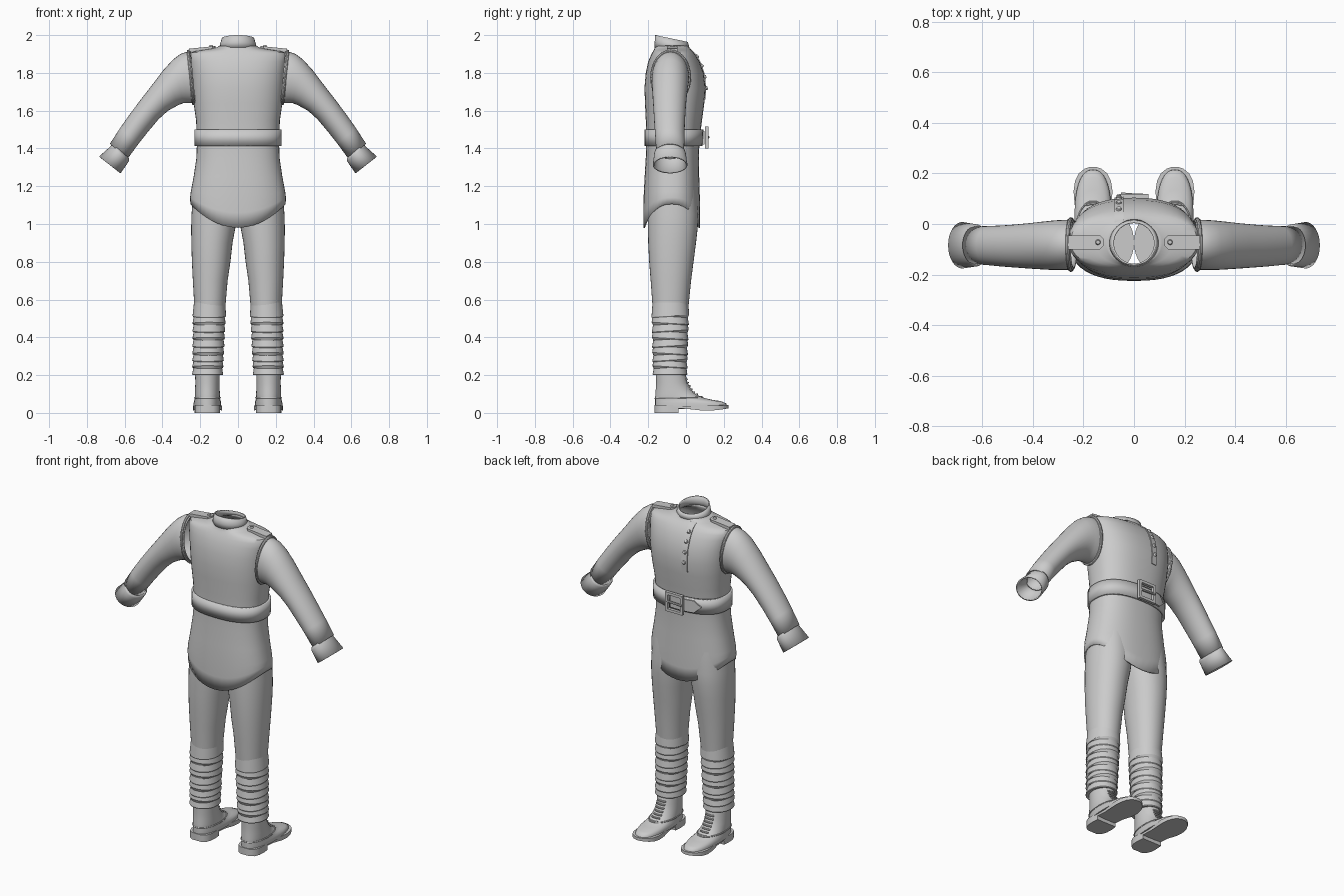
import bpy, bmesh, math
from mathutils import Vector

cloth = bpy.data.materials.new("plain grey")
cloth.diffuse_color = (0.6, 0.6, 0.6, 1)


def finish(name, bm, mirror=False, shell=0.0, angle=40):
    bmesh.ops.recalc_face_normals(bm, faces=bm.faces)
    me = bpy.data.meshes.new(name)
    bm.to_mesh(me)
    bm.free()
    me.materials.append(cloth)
    ob = bpy.data.objects.new(name, me)
    bpy.context.collection.objects.link(ob)
    bpy.ops.object.select_all(action='DESELECT')
    ob.select_set(True)
    bpy.context.view_layer.objects.active = ob
    bpy.ops.object.shade_smooth_by_angle(angle=math.radians(angle))
    if shell:
        m = ob.modifiers.new("shell", 'SOLIDIFY')
        m.thickness, m.offset = shell, -1
    if mirror:
        ob.modifiers.new("mirror", 'MIRROR').use_mirror_merge = False
    return ob


def loft(bm, rings, caps=(False, False), closed=False):
    vs = [[bm.verts.new(p) for p in r] for r in rings]
    n = len(vs[0])
    pairs = list(zip(vs, vs[1:])) + ([(vs[-1], vs[0])] if closed else [])
    for a, b in pairs:
        for i in range(n):
            j = (i + 1) % n
            bm.faces.new((a[i], a[j], b[j], b[i]))
    for cap, r in zip(caps, (vs[0], vs[-1])):
        if cap:
            bm.faces.new(r)
    return bm


def spow(v, p):
    return math.copysign(abs(v) ** p, v)


def ring(z, hw, yb, yf, n=2.0, side=0.0, tilt=0.0, cx=0.0, seg=48):
    """Level superellipse; side lifts the flanks, tilt lifts the +y edge."""
    out = []
    for i in range(seg):
        t = 2 * math.pi * i / seg
        c, s = spow(math.cos(t), 2 / n), spow(math.sin(t), 2 / n)
        out.append((cx + hw * c, (yb + yf) / 2 + (yf - yb) / 2 * s,
                    z + side * c * c + tilt * s))
    return out


def box(bm, x, y, z, sx, sy, sz):
    vs = bmesh.ops.create_cube(bm, size=1)["verts"]
    for v in vs:
        v.co = Vector((x + v.co.x * sx, y + v.co.y * sy, z + v.co.z * sz))


def disc(bm, pos, normal, r, h):
    rot = Vector(normal).to_track_quat('Z', 'Y').to_matrix().to_4x4()
    rot.translation = pos
    bmesh.ops.create_cone(bm, cap_ends=True, segments=16, radius1=r, radius2=r * 0.7,
                          depth=h, matrix=rot)


def tube(bm, pts, r, closed=False, seg=8):
    """Round rod along a list of points."""
    pts = [Vector(p) for p in pts]
    n, rings = len(pts), []
    for i, p in enumerate(pts):
        a = pts[(i - 1) % n] if closed or i else p
        b = pts[(i + 1) % n] if closed or i < n - 1 else p
        q = (b - a).to_track_quat('Z', 'Y')
        rings.append([p + q @ Vector((r * math.cos(2 * math.pi * k / seg),
                                      r * math.sin(2 * math.pi * k / seg), 0))
                      for k in range(seg)])
    loft(bm, rings, (not closed, not closed), closed)


# Tunic body with scalloped hem: z, half width, back, front, exponent, side lift
TUNIC = [
    (0.98, 0.252, -0.225, 0.075, 2.4, 0.125), (1.06, 0.254, -0.225, 0.075, 2.4, 0.08),
    (1.15, 0.25, -0.224, 0.073, 2.4, 0.02), (1.25, 0.235, -0.219, 0.07, 2.4, 0),
    (1.35, 0.22, -0.213, 0.068, 2.4, 0), (1.45, 0.217, -0.21, 0.072, 2.4, 0),
    (1.55, 0.222, -0.213, 0.085, 2.4, 0), (1.64, 0.235, -0.217, 0.097, 2.4, 0),
    (1.72, 0.242, -0.22, 0.104, 2.4, 0), (1.80, 0.25, -0.213, 0.094, 2.4, 0),
    (1.86, 0.257, -0.2, 0.072, 2.4, 0), (1.89, 0.26, -0.187, 0.054, 2.4, 0),
    (1.908, 0.25, -0.178, 0.04, 2.4, 0), (1.918, 0.21, -0.172, 0.03, 2.3, 0),
    (1.927, 0.15, -0.168, 0.022, 2.2, 0), (1.935, 0.112, -0.166, 0.017, 2, 0),
    (1.945, 0.096, -0.165, 0.014, 2, 0)]
finish("tunic", loft(bmesh.new(), [ring(*r) for r in TUNIC]), shell=0.008)


def front_y(x, z):
    for a, b in zip(TUNIC, TUNIC[1:]):
        if a[0] <= z <= b[0]:
            f = (z - a[0]) / (b[0] - a[0])
            hw, yb, yf, n = [a[k] + f * (b[k] - a[k]) for k in (1, 2, 3, 4)]
            return (yb + yf) / 2 + (yf - yb) / 2 * (1 - min(1, abs(x) / hw) ** n) ** (1 / n)


# Standing collar, lower at the throat
finish("collar", loft(bmesh.new(), [ring(1.935, 0.1, -0.168, 0.018),
                                    ring(1.955, 0.094, -0.166, 0.014, tilt=-0.006),
                                    ring(1.982, 0.086, -0.163, 0.01, tilt=-0.018)]), shell=0.007)

# Button placket on the chest
bm = bmesh.new()
zs = [1.66 + 0.27 * i / 14 for i in range(15)]
strip = []
for z in zs:
    x0, x1 = -0.078, -0.042
    strip.append([(x0, front_y(x0, z) - 0.004, z), (x0, front_y(x0, z) + 0.005, z),
                  (x1, front_y(x1, z) + 0.005, z), (x1, front_y(x1, z) - 0.004, z)])
finish("placket", loft(bm, strip, (True, True)))
bm = bmesh.new()
for z in (1.72, 1.78, 1.84, 1.89):
    disc(bm, (-0.06, front_y(-0.06, z) + 0.008, z), (0, 1, 0.3 if z < 1.83 else 0.9), 0.012, 0.01)
finish("chest_buttons", bm)

# Shoulder straps with buttons
bm = bmesh.new()
out = [(0.26, -0.1), (0.26, -0.045), (0.135, -0.045), (0.122, -0.056), (0.118, -0.072),
       (0.122, -0.088), (0.135, -0.1)]
loft(bm, [[(x, y, z0 - 0.1 * (x - 0.12)) for x, y in out] for z0 in (1.925, 1.942)], (True, True))
disc(bm, (0.142, -0.072, 1.943), (0, 0, 1), 0.011, 0.008)
finish("shoulder_strap", bm, mirror=True)

# Sleeves: top x, top z, bottom x, bottom z, back y, front y
SLEEVE = [(0.25, 1.912, 0.225, 1.64, -0.178, 0.016), (0.275, 1.91, 0.245, 1.64, -0.181, 0.017),
          (0.305, 1.9, 0.27, 1.64, -0.182, 0.016), (0.345, 1.87, 0.288, 1.64, -0.182, 0.014),
          (0.395, 1.815, 0.315, 1.63, -0.18, 0.01), (0.464, 1.724, 0.37, 1.6, -0.176, 0.003),
          (0.52, 1.652, 0.42, 1.555, -0.172, -0.002), (0.575, 1.578, 0.475, 1.49, -0.168, -0.006),
          (0.625, 1.507, 0.525, 1.427, -0.163, -0.008), (0.678, 1.425, 0.585, 1.345, -0.158, -0.01)]
CUFF = [(0.667, 1.427, 0.576, 1.348, -0.163, -0.006), (0.673, 1.413, 0.577, 1.333, -0.168, -0.001),
        (0.735, 1.358, 0.622, 1.268, -0.176, 0.008)]


def section(s, grow=1.0, seg=32):
    tx, tz, bx, bz, yb, yf = s
    c = Vector(((tx + bx) / 2, (yb + yf) / 2, (tz + bz) / 2))
    u = Vector(((tx - bx) / 2, 0, (tz - bz) / 2)) * grow
    v = Vector((0, (yf - yb) / 2 * grow, 0))
    return [c + u * math.cos(2 * math.pi * i / seg) + v * math.sin(2 * math.pi * i / seg)
            for i in range(seg)]


finish("sleeve", loft(bmesh.new(), [section(s) for s in SLEEVE]), mirror=True, shell=0.006)
finish("cuff", loft(bmesh.new(), [section(s) for s in CUFF]), mirror=True, shell=0.008)
bm = bmesh.new()
tube(bm, section((0.263, 1.915, 0.236, 1.637, -0.182, 0.019)), 0.008, True)
finish("armhole_piping", bm, mirror=True)

# Belt, strap end and buckle
belt = [ring(z, 0.231, -0.219, yf, 2.4) for z, yf in ((1.412, 0.088), (1.5, 0.092))]
finish("belt", loft(bmesh.new(), belt), shell=0.014)


def belt_y(x):
    return -0.065 + 0.155 * (1 - (abs(x) / 0.231) ** 2.4) ** (1 / 2.4)


bm = bmesh.new()
rings = []
for i in range(11):
    x = 0.04 - 0.019 * i
    h = 0.036 if i < 9 else 0.036 * (10.15 - i) / 2.2
    y = belt_y(x)
    rings.append([(x, y - 0.004, 1.456 - h), (x, y + 0.008, 1.456 - h),
                  (x, y + 0.008, 1.456 + h), (x, y - 0.004, 1.456 + h)])
finish("belt_end", loft(bm, rings, (True, True)))
bm = bmesh.new()
for z in (1.409, 1.509):
    box(bm, 0, 0.109, z, 0.115, 0.018, 0.016)
for x in (-0.05, 0.05):
    box(bm, x, 0.109, 1.459, 0.016, 0.018, 0.1)
tube(bm, [(0.05, 0.112, 1.459), (0, 0.114, 1.459), (-0.052, 0.118, 1.459)], 0.007)
finish("buckle", bm)

# Trouser legs: z, centre x, half width, back, front
LEG = [(1.18, 0.118, 0.118, -0.2, 0.055), (1.05, 0.125, 0.121, -0.203, 0.065),
       (0.98, 0.131, 0.117, -0.202, 0.062), (0.9, 0.138, 0.109, -0.2, 0.053),
       (0.8, 0.142, 0.102, -0.195, 0.04), (0.7, 0.147, 0.092, -0.187, 0.027),
       (0.56, 0.149, 0.082, -0.177, 0.013)]
finish("trouser_leg", loft(bmesh.new(), [ring(z, w, b, f, 2.1, cx=c, seg=36)
                                         for z, c, w, b, f in LEG], (True, False)), mirror=True)

# Leg wraps: overlapping bands, slightly slanted
bm = bmesh.new()
edges = [0.585, 0.51, 0.47, 0.43, 0.39, 0.35, 0.31, 0.275, 0.24, 0.2]
rings = []
for k, (top, low) in enumerate(zip(edges, edges[1:])):
    for z, g in ((top, 0.0), (low + 0.004, 0.007), (low, 0.005)):
        f = (0.585 - z) / 0.385
        tilt = 0.006 * (-1) ** k if 0.21 < z < 0.56 else 0
        rings.append(ring(z, 0.083 - 0.008 * f + g, -0.177 + 0.007 * f - g, 0.012 - 0.012 * f + g,
                          2.1, tilt=tilt, cx=0.15 + 0.011 * f, seg=36))
rings.append(ring(0.2, 0.06, -0.155, -0.015, cx=0.161, seg=36))
finish("leg_wrap", loft(bm, rings), mirror=True, angle=30)

# Boots: z, half width, back, front, exponent
BOOT = [(0.035, 0.073, -0.163, 0.216, 2.4), (0.05, 0.073, -0.163, 0.213, 2.4),
        (0.062, 0.071, -0.163, 0.185, 2.4), (0.07, 0.068, -0.163, 0.135, 2.3),
        (0.082, 0.067, -0.163, 0.085, 2.2), (0.1, 0.066, -0.162, 0.052, 2.1),
        (0.125, 0.065, -0.16, 0.027, 2), (0.16, 0.064, -0.158, 0.008, 2),
        (0.215, 0.065, -0.16, -0.004, 2)]
finish("boot", loft(bmesh.new(), [ring(z, w, b, f, n, cx=0.162, seg=36)
                                  for z, w, b, f, n in BOOT], (True, True)), mirror=True, angle=60)
bm = bmesh.new()
tube(bm, ring(0.08, 0.067, -0.163, 0.088, 2.2, cx=0.162, tilt=0.003, seg=36), 0.004, True, 6)
finish("boot_seam", bm, mirror=True)

# Soles and heels from one outline: y, half width
SOLE = [(-0.166, 0.03), (-0.15, 0.054), (-0.12, 0.066), (-0.08, 0.068), (-0.04, 0.064),
        (0.02, 0.064), (0.08, 0.073), (0.13, 0.077), (0.17, 0.071), (0.2, 0.056),
        (0.218, 0.034), (0.226, 0.012)]


def sole_part(name, pts, lo, hi):
    line = [(0.162 + w, y) for y, w in pts] + [(0.162 - w, y) for y, w in reversed(pts)]
    loft(bm := bmesh.new(), [[(x, y, f(y)) for x, y in line] for f in (lo, hi)], (True, True))
    finish(name, bm, mirror=True)


def spring(y):
    return 0.012 * min(1, abs(y - 0.11) / 0.11) ** 2


sole_part("sole", SOLE, lambda y: 0.012 + spring(y), lambda y: 0.038 + 0.3 * spring(y))
sole_part("heel", SOLE[:5], lambda y: 0.0, lambda y: 0.03)

# Boot laces
bm = bmesh.new()
for y, z in ((0.08, 0.086), (0.06, 0.098), (0.043, 0.11), (0.03, 0.125), (0.02, 0.142),
             (0.011, 0.16), (0.005, 0.178)):
    tube(bm, [(0.162 + dx, y - 6 * dx * dx, z) for dx in (-0.026, -0.013, 0, 0.013, 0.026)],
         0.005, seg=6)
finish("laces", bm, mirror=True)
